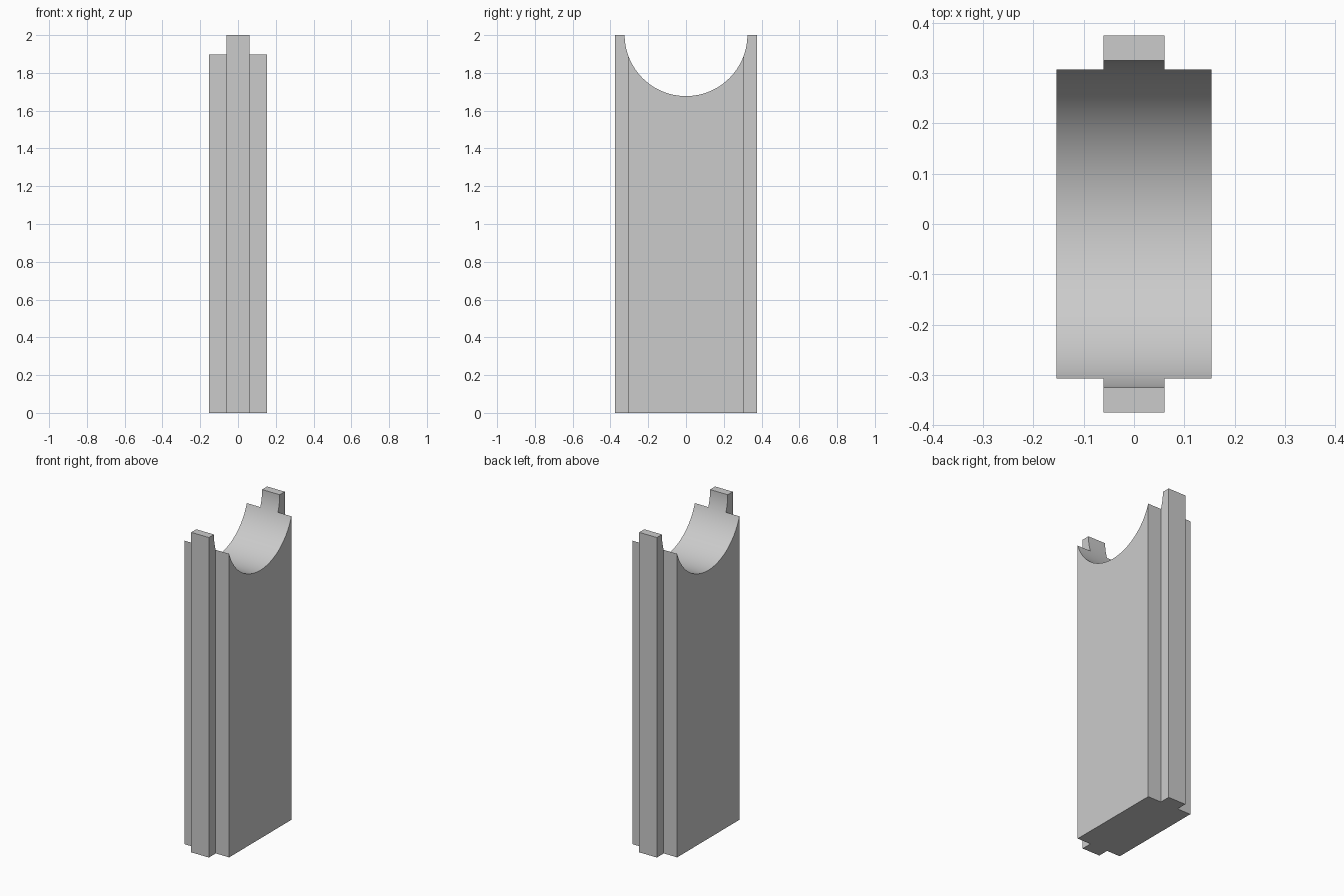
import bpy
import bmesh
import math

cube = bpy.data.objects.get("Cube")
if cube:
    bpy.data.objects.remove(cube, do_unlink=True)

HEIGHT = 2.0
BODY_X, BODY_Y = 0.154, 0.3075      # half sizes of the main slab
RIB_X, RIB_Y = 0.061, 0.375         # half sizes of the end ribs

grey = bpy.data.materials.new("plain_grey")
grey.use_nodes = True
colour = (0.6, 0.6, 0.6, 1.0)
grey.diffuse_color = colour
grey.node_tree.nodes["Principled BSDF"].inputs["Base Color"].default_value = colour

# Post: a slab with a full-height rib on each narrow end, as one cross-section
quarter = [(BODY_X, BODY_Y), (RIB_X, BODY_Y), (RIB_X, RIB_Y)]
half = quarter + [(-x, y) for x, y in reversed(quarter)]
outline = half + [(-x, -y) for x, y in half]

bm = bmesh.new()
base = bm.faces.new([bm.verts.new((x, y, 0)) for x, y in outline])
top = bmesh.ops.extrude_face_region(bm, geom=[base])["geom"]
bmesh.ops.translate(bm, vec=(0, 0, HEIGHT),
                    verts=[v for v in top if isinstance(v, bmesh.types.BMVert)])
bmesh.ops.recalc_face_normals(bm, faces=bm.faces)
mesh = bpy.data.meshes.new("saddle_post")
bm.to_mesh(mesh)
bm.free()
mesh.materials.append(grey)
post = bpy.data.objects.new("saddle_post", mesh)
bpy.context.collection.objects.link(post)

# Round saddle cut across the top
bpy.ops.mesh.primitive_cylinder_add(vertices=128, radius=0.325, depth=1,
                                    location=(0, 0, HEIGHT + 0.002),
                                    rotation=(0, math.pi / 2, 0))
cutter = bpy.context.object
cutter.name = "saddle_cutter"
cutter.hide_render = True
cutter.data.materials.append(grey)

cut = post.modifiers.new("saddle_cut", "BOOLEAN")
cut.operation = "DIFFERENCE"
cut.solver = "EXACT"
cut.object = cutter

bpy.ops.object.select_all(action="DESELECT")
post.select_set(True)
bpy.context.view_layer.objects.active = post
bpy.ops.object.modifier_apply(modifier=cut.name)
bpy.data.objects.remove(cutter, do_unlink=True)
bpy.ops.object.shade_smooth_by_angle(angle=math.radians(30))
